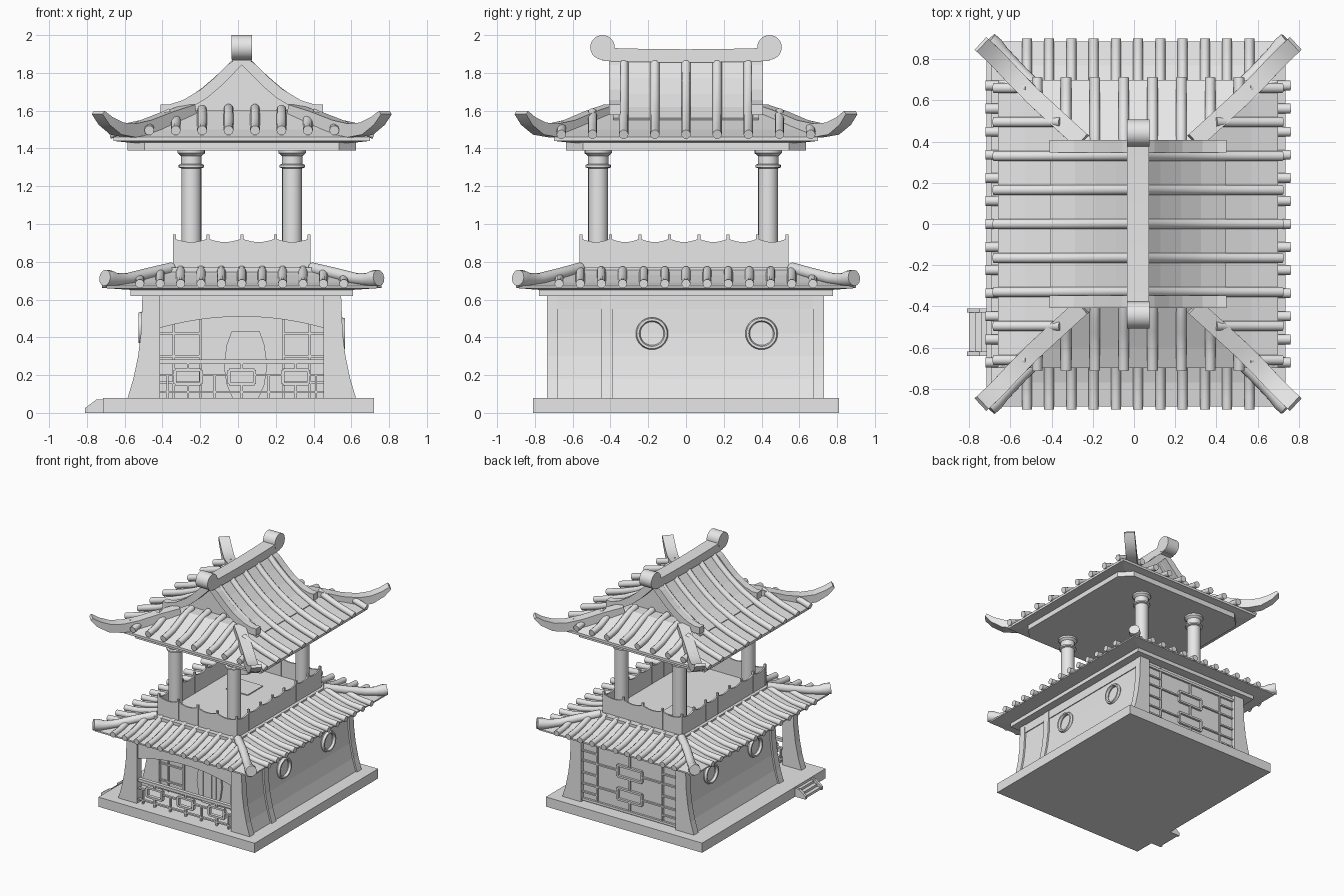
import bpy, bmesh, math
from mathutils import Vector

if "Cube" in bpy.data.objects:
    bpy.data.objects.remove(bpy.data.objects["Cube"])

stone = bpy.data.materials.new("plain_grey")
stone.use_nodes = True
GREY = (0.8, 0.8, 0.8, 1)
stone.diffuse_color = GREY
stone.node_tree.nodes["Principled BSDF"].inputs["Base Color"].default_value = GREY
SHIFT = Vector((0.02, 0, 0))   # the building sits slightly off the plinth centre
rounded = []


# Helpers: every part is a skin over rings of points
def skin(name, parts, smooth=False):
    bm = bmesh.new()
    for rings in parts:
        loops = [[bm.verts.new(Vector(p) + SHIFT) for p in ring] for ring in rings]
        n = len(loops[0])
        for a, b in zip(loops, loops[1:]):
            for i in range(n):
                j = (i + 1) % n
                bm.faces.new((a[i], a[j], b[j], b[i]))
        bm.faces.new(loops[0])
        bm.faces.new(loops[-1])
    bmesh.ops.recalc_face_normals(bm, faces=bm.faces)
    mesh = bpy.data.meshes.new(name)
    bm.to_mesh(mesh)
    bm.free()
    mesh.materials.append(stone)
    ob = bpy.data.objects.new(name, mesh)
    bpy.context.collection.objects.link(ob)
    if smooth:
        rounded.append(ob)
    return ob


def rect(hx, hy, z):
    return [(-hx, -hy, z), (hx, -hy, z), (hx, hy, z), (-hx, hy, z)]


def box(x0, x1, y0, y1, z0, z1):
    return [[(x0, y0, z), (x1, y0, z), (x1, y1, z), (x0, y1, z)] for z in (z0, z1)]


def prism(points, a, b, along_y=True):
    return [[(u, d, z) if along_y else (d, u, z) for u, z in points] for d in (a, b)]


def circle(r, n=12):
    return [(r * math.cos(k * math.tau / n), r * math.sin(k * math.tau / n)) for k in range(n)]


def oblong(w, h):
    return [(-w, -h), (w, -h), (w, h), (-w, h)]


def sweep(path, section, scales=None):
    path = [Vector(p) for p in path]
    rings = []
    for i, p in enumerate(path):
        t = (path[min(i + 1, len(path) - 1)] - path[max(i - 1, 0)]).normalized()
        side = t.cross(Vector((0, 0, 1))).normalized()
        up = side.cross(t)
        su, sv = scales[i] if scales else (1, 1)
        rings.append([p + side * u * su + up * v * sv for u, v in section])
    return rings


def interp(table, t):
    for (a, za), (b, zb) in zip(table, table[1:]):
        if t <= b:
            return za + (zb - za) * (t - a) / (b - a)
    return table[-1][1]


def tile(across, start, end, table, r, along_y, sign, steps=6):
    pts = []
    for i in range(steps + 1):
        d = start + (end - start) * i / steps
        z = interp(table, d)
        pts.append((across, sign * d, z) if along_y else (sign * d, across, z))
    return sweep(pts, circle(r, 10))


SIDES = (-1, 1)
CORNERS = [(sx, sy) for sx in SIDES for sy in SIDES]

# Plinth and side steps
skin("plinth", [box(-.735, .7, -.81, .81, 0, .08)])
skin("side_steps", [box(-.82 + .03 * i, -.72, -.62, -.43, 0, .02 * (i + 1)) for i in range(3)])
cheek = [(-.83, 0), (-.72, 0), (-.72, .07), (-.77, .07), (-.83, .025)]
skin("step_cheeks", [prism(cheek, y, y + .02) for y in (-.64, -.43)])

# Flared ground floor
FLARE = [(.59, .08), (.56, .18), (.535, .3), (.52, .42), (.512, .62)]
wall = FLARE + [(-x, z) for x, z in reversed(FLARE)]
skin("ground_floor_walls", [prism(wall, -.42, .7)])
INNER = .433
skin("porch_side_wall", [prism(FLARE + [(INNER, .62), (INNER, .08)], -.7, -.42)])
posts = []
for s in SIDES:
    shape = [(s * (x + .014), z) for x, z in FLARE] + [(s * INNER, .62), (s * INNER, .08)]
    posts += [prism(shape, a, a + .058) for a in (-.737, -.447, .672)]
skin("flared_posts", posts)
skin("side_top_beams", [box(s * .44, s * .522, -.73, .725, .55, .62) for s in SIDES])

# Arched beam over the porch
arch = [(-INNER, .62), (INNER, .62)]
arch += [(INNER * k / 6, .51 - .06 * (k / 6) ** 2) for k in range(6, -7, -1)]
skin("porch_arch", [prism(arch, -.725, -.685)])


# Lattice work
def hbar(u0, u1, z, y, w=.006, d=.01):
    return box(u0, u1, y - d, y + d, z - w, z + w)


def vbar(u, z0, z1, y, w=.006, d=.01):
    return box(u - w, u + w, y - d, y + d, z0, z1)


def frame(u, z, hu, hz, y):
    return [hbar(u - hu, u + hu, z + s * hz, y, .008, .014) for s in SIDES] + \
           [vbar(u + s * hu, z - hz, z + hz, y, .008, .014) for s in SIDES]


RAIL_Y = -.71
rail = [hbar(-INNER, INNER, .27, RAIL_Y, .012, .015), hbar(-INNER, INNER, .11, RAIL_Y)]
for u in (-.285, 0, .285):
    rail += frame(u, .19, .068, .037, RAIL_Y)
    rail += [vbar(u, .08, .153, RAIL_Y), vbar(u, .227, .27, RAIL_Y)]
for a, b in ((-INNER, -.353), (-.217, -.068), (.068, .217), (.353, INNER)):
    rail += [hbar(a, b, .2, RAIL_Y), vbar((a + b) / 2, .08, .2, RAIL_Y)]
skin("porch_railing", rail)

back = [hbar(-.49, .49, z, .705, .01, .012) for z in (.1, .58)]
back += [vbar(s * u, .09, .6, .705) for s in SIDES for u in (.3, .47)]
for z in (.23, .42):
    back += frame(0, z, .11, .045, .705)
    back += [hbar(s * .11, s * .49, z, .705) for s in SIDES]
back += [vbar(0, a, b, .705) for a, b in ((.1, .185), (.275, .375), (.465, .58))]
back += [hbar(s * .3, s * .48, z, .705) for s in SIDES for z in (.16, .32, .5)]
skin("back_lattice", back)

inner = [vbar(s * u, .08, .55, -.422) for s in SIDES for u in (.22, .36)]
inner += [hbar(s * .22, s * INNER, z, -.422) for s in SIDES for z in (.16, .3, .42)]
skin("porch_wall_lattice", inner)
barrel = [(.07, .08), (.1, .15), (.115, .25), (.1, .36), (.075, .43)]
barrel += [(-x, z) for x, z in reversed(barrel)]
door = prism([(x + .02, z) for x, z in barrel], -.435, -.41)
skin("porch_door", [door] + [vbar(.02 + u, .09, .42, -.43) for u in (-.06, -.02, .02, .06)])

# Round side windows
for s, z in ((-1, .45), (1, .42)):
    for y in (-.18, .4):
        bpy.ops.mesh.primitive_torus_add(major_radius=.074, minor_radius=.012, major_segments=28,
                                         minor_segments=6, location=(s * .528 + .02, y, z),
                                         rotation=(0, math.pi / 2, 0))
        ring = bpy.context.object
        ring.name = "round_window_ring"
        ring.scale.z = 1.8
        ring.data.materials.append(stone)
        rounded.append(ring)

# Lower roof
skin("lower_eave_slab", [box(-.59, .59, -.777, .777, .62, .66)])
skin("lower_roof", [[rect(.57, .76, .65), rect(.715, .885, .66), rect(.715, .885, .672),
                     rect(.6, .77, .69), rect(.46, .64, .73), rect(.38, .56, .76)]])
low_y = [(.5, .77), (.62, .742), (.72, .71), (.81, .69), (.91, .683)]
low_x = [(.3, .77), (.43, .742), (.53, .71), (.63, .69), (.75, .683)]
tiles = []
for s in SIDES:
    for k in range(-5, 6):
        u = k * .108
        tiles.append(tile(u, .56 + max(0, abs(u) - .38) * .94, .9, low_y, .024, True, s))
    for k in range(-6, 7):
        v = k * .112
        tiles.append(tile(v, .38 + max(0, abs(v) - .56) / .94, .74, low_x, .024, False, s))
skin("lower_roof_tiles", tiles, True)
hips = []
for sx, sy in CORNERS:
    path = [(.37, .56, .765), (.5, .67, .735), (.6, .77, .71), (.66, .83, .705), (.695, .862, .71), (.725, .89, .715)]
    sc = [(1, 1), (1, 1), (1, 1), (1.1, 1.1), (1.4, 1.4), (1.35, 1.35)]
    hips.append(sweep([(sx * x, sy * y, z) for x, y, z in path], circle(.032), sc))
skin("lower_hip_ridges", hips, True)

# Balcony with scalloped railing
HX, HY = .357, .545
skin("balcony_platform", [box(-.39, .39, -.6, .59, .7, .77)])
skin("floor_hatch", [box(-.2, .0, .1, .3, .77, .778)])
panels, pins = [], []
for half, other, count, along in ((HX, HY, 4, True), (HY, HX, 7, False)):
    width = 2 * half / count
    top = []
    for i in range(count * 6 + 1):
        top.append((-half + width * i / 6, .922 - .018 * math.sin(math.pi * (i % 6) / 6)))
    outline = [(half, .765), (-half, .765)] + top
    for s in SIDES:
        panels.append(prism(outline, s * other - .006, s * other + .006, along))
        for i in range(count + 1):
            u, v = -half + width * i, s * other
            x, y = (u, v) if along else (v, u)
            pins.append(box(x - .008, x + .008, y - .008, y + .008, .765, .945))
for name, group in (("balcony_panels", panels), ("balcony_pins", pins)):
    skin(name, group).location.y = -.01

# Round columns
lathe = [(.053, .76), (.053, 1.295), (.068, 1.3), (.068, 1.312), (.055, 1.318),
         (.055, 1.36), (.072, 1.375), (.072, 1.4)]
skin("columns", [[[(sx * .267 + u, sy * .45 - .015 + v, z) for u, v in circle(r, 20)]
                  for r, z in lathe] for sx, sy in CORNERS], True)

# Upper roof: slab, skirt, gable and curved sheet
A, B, C = .605, .635, .09
slab = [(A, B - C), (A - C, B), (C - A, B), (-A, B - C), (-A, C - B), (C - A, -B), (A - C, -B), (A, C - B)]
skin("upper_eave_slab", [[[(x, y, z) for x, y in slab] for z in (1.39, 1.45)]])
skin("upper_skirt_roof", [[rect(.59, .61, 1.43), rect(.68, .7, 1.44), rect(.68, .7, 1.46),
                           rect(.55, .6, 1.5), rect(.42, .5, 1.55), rect(.29, .4, 1.6)]])
slope = [(0, 1.87), (.1, 1.765), (.2, 1.68), (.3, 1.61), (.42, 1.55), (.55, 1.5), (.72, 1.45)]
upper = [p for p in slope if p[0] < .5]
profile = [(-x, z) for x, z in reversed(upper[1:])] + upper
skin("gable_walls", [prism(profile, -.3, .3)])
skin("upper_roof_sheet", [sweep([(x, 0, z) for x, z in profile], oblong(.385, .012))])
barge = [(0, 1.87), (.06, 1.82), (.13, 1.75), (.2, 1.69), (.3, 1.63), (.38, 1.605), (.43, 1.605)]
barge = [(-x, z) for x, z in reversed(barge[1:])] + barge
skin("barge_boards", [sweep([(x, s * .377, z) for x, z in barge], oblong(.03, .028)) for s in SIDES])

# Upper roof tiles
long_table = [(x, z + .018) for x, z in slope]
front_table = [(.28, 1.615), (.42, 1.59), (.52, 1.545), (.6, 1.512), (.72, 1.494)]
tiles = []
for s in SIDES:
    for k in range(-4, 5):
        v = k * .165
        start = .03 if abs(k) < 3 else abs(v) - .12
        tiles.append(tile(v, start, .7, long_table, .025, False, s, 12))
    for k in range(-4, 4):
        u = (k + .5) * .14
        tiles.append(tile(u, max(.31, abs(u) + .12), .71, front_table, .026, True, s))
skin("upper_roof_tiles", tiles, True)

# Upturned hip ridges
hips = []
for sx, sy in CORNERS:
    path = [(.27, .4, 1.6), (.38, .5, 1.565), (.5, .61, 1.515), (.59, .7, 1.495),
            (.66, .775, 1.505), (.72, .835, 1.545), (.76, .872, 1.59)]
    sc = [(1, 1), (1, 1), (1, 1.1), (1, 1.1), (1, 1), (1, .7), (1, .35)]
    hips.append(sweep([(sx * x, sy * y, z) for x, y, z in path], oblong(.042, .033), sc))
skin("upper_hip_ridges", hips, True)

# Main ridge with round ends
skin("main_ridge", [sweep([(0, .44 * k / 4, 1.89 + .008 * (k / 4) ** 2) for k in range(-4, 5)], oblong(.053, .035))])
skin("ridge_ends", [[[(x, s * .442 + u, 1.935 + v) for u, v in circle(.065, 28)]
                     for x in (-.055, .055)] for s in SIDES], True)

# Smooth the rounded parts, keeping edges sharp
bpy.ops.object.select_all(action='DESELECT')
for ob in rounded:
    ob.select_set(True)
bpy.context.view_layer.objects.active = rounded[0]
bpy.ops.object.shade_smooth_by_angle(angle=math.radians(40))
